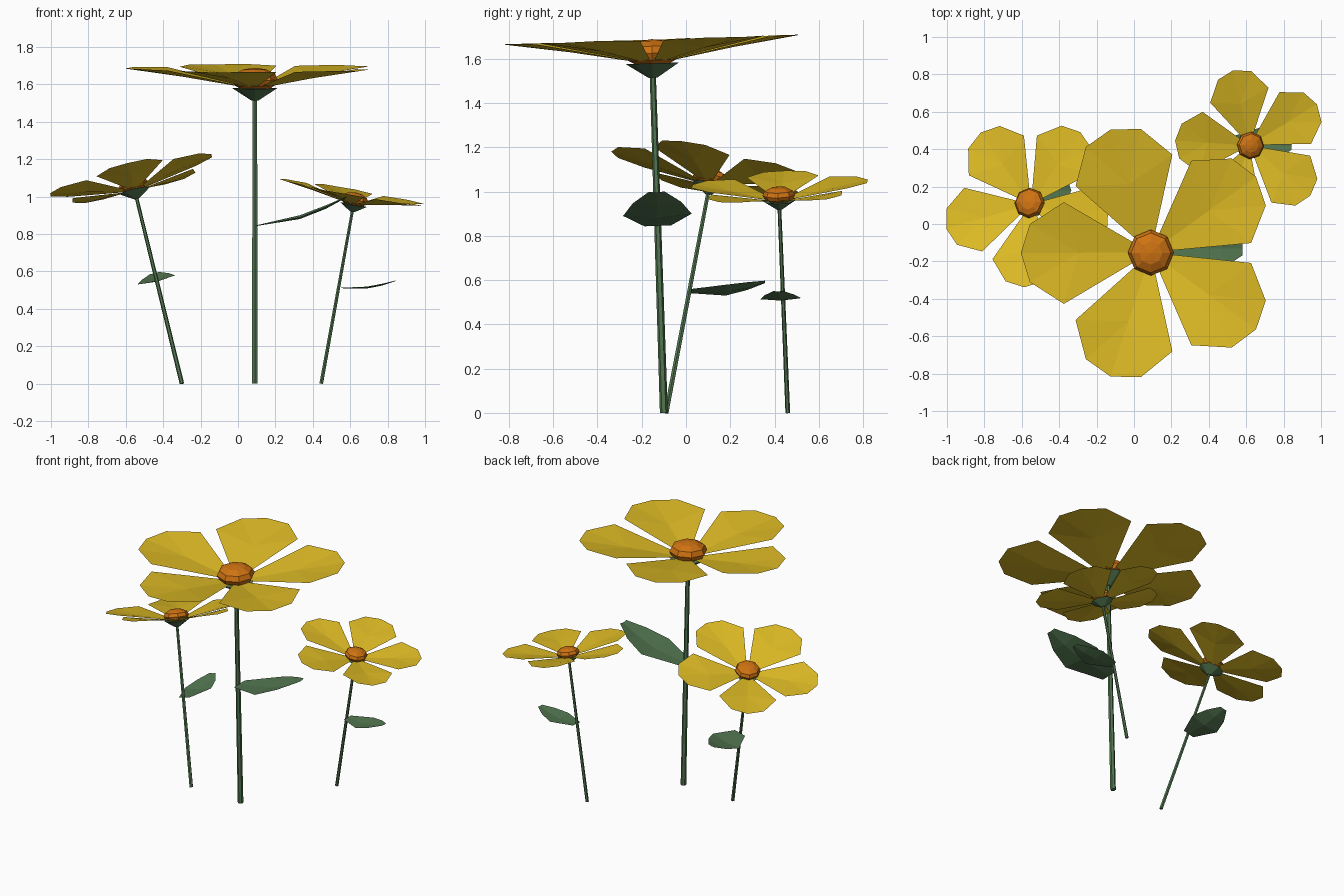
import bpy, bmesh, math
from mathutils import Vector, Matrix

if "Cube" in bpy.data.objects:
    bpy.data.objects.remove(bpy.data.objects["Cube"])


def material(name, rgb):
    m = bpy.data.materials.new(name)
    m.diffuse_color = (*rgb, 1)
    m.use_nodes = True
    m.node_tree.nodes["Principled BSDF"].inputs["Base Color"].default_value = m.diffuse_color
    return m


YELLOW = material("petal yellow", (0.72, 0.49, 0.018))
ORANGE = material("centre orange", (0.62, 0.17, 0.006))
GREEN = material("leaf green", (0.085, 0.18, 0.08))


def make(name, bm, mat, matrix):
    me = bpy.data.meshes.new(name)
    bm.to_mesh(me)
    bm.free()
    me.materials.append(mat)
    ob = bpy.data.objects.new(name, me)
    ob.matrix_world = matrix
    bpy.context.collection.objects.link(ob)


def strip(bm, rows, matrix):
    """Sheet from rows (length, half width, edge height, middle height)."""
    prev = None
    for u, w, ze, zm in rows:
        cur = [bm.verts.new(matrix @ Vector(p))
               for p in ((u, -w, ze), (u if w < 0.2 else u - 0.08, 0, zm), (u, w, ze))]
        if prev:
            for i in (0, 1):
                bm.faces.new((prev[i], cur[i], cur[i + 1], prev[i + 1]))
        prev = cur


def flower(side, base, top, s, spin):
    base, top = Vector(base), Vector(top)
    axis = top - base
    L = axis.length / s          # stem length in local units
    mat = (Matrix.Translation(base)
           @ Vector((0, 0, 1)).rotation_difference(axis).to_matrix().to_4x4()
           @ Matrix.Rotation(math.radians(spin), 4, 'Z') @ Matrix.Scale(s, 4))

    # stem
    bm = bmesh.new()
    bmesh.ops.create_cone(bm, cap_ends=True, segments=6, radius1=0.018, radius2=0.014,
                          depth=L, matrix=Matrix.Translation((0, 0, L / 2)))
    make(side + "_stem", bm, GREEN, mat)

    # green cup under the petals
    bm = bmesh.new()
    bmesh.ops.create_cone(bm, cap_ends=True, segments=8, radius1=0.02, radius2=0.12,
                          depth=0.065, matrix=Matrix.Translation((0, 0, L + 0.022)))
    make(side + "_cup", bm, GREEN, mat)

    # five cupped petals
    bm = bmesh.new()
    for k in range(5):
        m = (Matrix.Translation((0, 0, L + 0.05))
             @ Matrix.Rotation(math.radians(36 + 72 * k), 4, 'Z'))
        strip(bm, [(0.03, 0.017, 0.008, 0.005), (0.465, 0.272, 0.108, 0.066)], m)
        # outer part of the petal
        a = [bm.verts.new(m @ Vector(p)) for p in
             ((0.465, -0.272, 0.108), (0.647, -0.155, 0.113), (0.695, 0, 0.11),
              (0.647, 0.155, 0.113), (0.465, 0.272, 0.108), (0.385, 0, 0.066))]
        bm.faces.new((a[0], a[1], a[5]))
        bm.faces.new((a[1], a[2], a[5]))
        bm.faces.new((a[2], a[3], a[5]))
        bm.faces.new((a[3], a[4], a[5]))
    bmesh.ops.remove_doubles(bm, verts=bm.verts, dist=0.001)
    make(side + "_petals", bm, YELLOW, mat)

    # flattened faceted centre
    bm = bmesh.new()
    bmesh.ops.create_uvsphere(bm, u_segments=8, v_segments=6, radius=0.123,
                              matrix=Matrix.Translation((0, 0, L + 0.1))
                              @ Matrix.Diagonal((1, 1, 0.52, 1)))
    make(side + "_centre", bm, ORANGE, mat)

    # one leaf, rising away from the stem
    bm = bmesh.new()
    z0 = s and 0.845 / 1.525 * L
    strip(bm, [(0.01, 0.06, 0, 0), (0.24, 0.155, 0.05, 0.035),
               (0.38, 0.11, 0.105, 0.09), (0.49, 0.035, 0.155, 0.15)],
          Matrix.Translation((0, 0, z0)))
    make(side + "_leaf", bm, GREEN, mat)


flower("middle", (0.09, -0.10, 0), (0.09, -0.15, 1.525), 1.0, 0)
flower("left", (-0.30, -0.09, 0), (-0.543, 0.10, 0.995), 0.67, 89)
flower("right", (0.445, 0.46, 0), (0.612, 0.422, 0.925), 0.60, -4)
